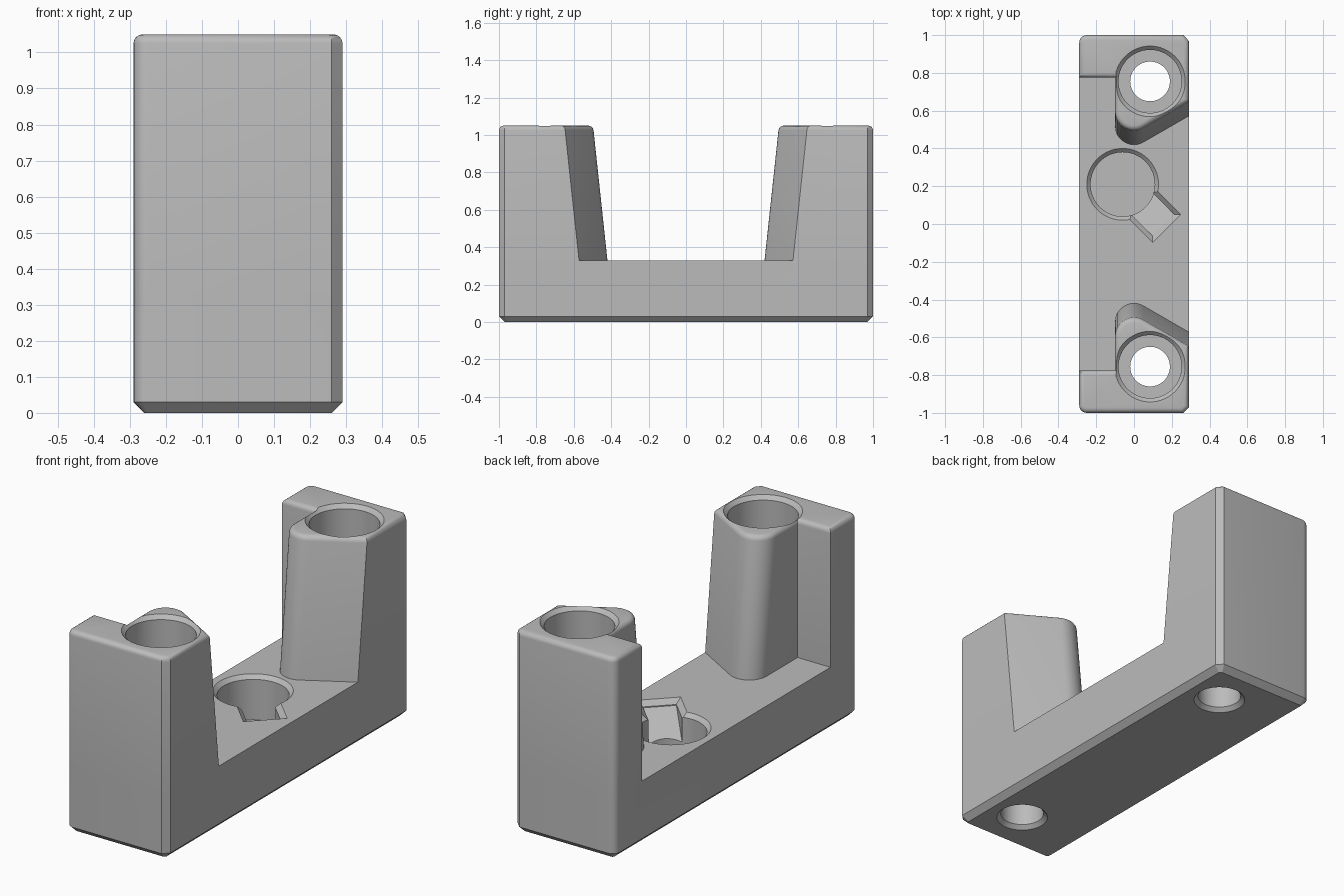
import bpy, bmesh, math
from mathutils import Vector

if "Cube" in bpy.data.objects:
    bpy.data.objects.remove(bpy.data.objects["Cube"])

W, L, H, DECK = 0.29, 1.0, 1.05, 0.33   # half width, half length, height, deck height
CH = 0.03                               # outer chamfer

grey = bpy.data.materials.new("plain grey")
grey.use_nodes = True
grey.diffuse_color = (0.5, 0.5, 0.5, 1)
grey.node_tree.nodes["Principled BSDF"].inputs["Base Color"].default_value = (0.5, 0.5, 0.5, 1)


def loft(name, rings):
    """Closed solid through a list of equal-length point rings."""
    bm = bmesh.new()
    loops = [[bm.verts.new(p) for p in ring] for ring in rings]
    n = len(loops[0])
    bm.faces.new(loops[0])
    bm.faces.new(loops[-1])
    for a, b in zip(loops, loops[1:]):
        for i in range(n):
            j = (i + 1) % n
            bm.faces.new((a[i], a[j], b[j], b[i]))
    bmesh.ops.recalc_face_normals(bm, faces=bm.faces)
    mesh = bpy.data.meshes.new(name)
    bm.to_mesh(mesh)
    bm.free()
    mesh.materials.append(grey)
    ob = bpy.data.objects.new(name, mesh)
    bpy.context.collection.objects.link(ob)
    return ob


def bevel_level(ob, z, width, segments):
    """Bevel every edge lying at height z."""
    bm = bmesh.new()
    bm.from_mesh(ob.data)
    edges = [e for e in bm.edges if all(abs(v.co.z - z) < 1e-4 for v in e.verts)]
    bmesh.ops.bevel(bm, geom=edges, offset=width, segments=segments, profile=0.5,
                    affect='EDGES', clamp_overlap=False)
    bm.to_mesh(ob.data)
    bm.free()


def arc(cx, cy, r, start, end, steps):
    angles = [math.radians(start + (end - start) * i / steps) for i in range(steps + 1)]
    return [(cx + r * math.cos(a), cy + r * math.sin(a)) for a in angles]


def turned(name, x, y, profile, sides=64):
    """Round solid from (radius, height) pairs."""
    return loft(name, [[(x + r * math.cos(i * math.tau / sides),
                         y + r * math.sin(i * math.tau / sides), z)
                        for i in range(sides)] for r, z in profile])


def combine(target, other, operation):
    mod = target.modifiers.new(operation.lower(), 'BOOLEAN')
    mod.operation, mod.object, mod.solver = operation, other, 'EXACT'
    bpy.context.view_layer.objects.active = target
    bpy.ops.object.modifier_apply(modifier=mod.name)
    bpy.data.objects.remove(other)


# Outer end corners: chamfered on +x, rounded on -x
end = [(W, L - CH), (W - CH, L)] + arc(-W + 0.04, L - 0.04, 0.04, 90, 180, 5)

# Base slab with chamfered underside
outline = end + [(x, -y) for x, y in reversed(end)]
body = loft("bracket_body", [[(x, y, z) for x, y in outline] for z in (0, DECK)])
bevel_level(body, 0, CH, 1)

# End towers: L-shaped plan with a rounded, sloping nose
NOSE_R, NOSE_Y, LEAN = 0.1, 0.52, 0.077
nose = arc(0, NOSE_Y, NOSE_R, 180, 300, 12) + [(W, 0.572)]
for side in (1, -1):
    rings = []
    for z in (0.2, H):
        shift = LEAN * (z - DECK) / (H - DECK)
        plan = end + [(-W, 0.775), (-0.1, 0.775)] + [(x, y + shift) for x, y in nose]
        rings.append([(x, side * y, z) for x, y in plan])
    tower = loft("tower", rings)
    bevel_level(tower, H, 0.025, 4)
    combine(body, tower, 'UNION')

# Screw holes with counterbore and chamfered mouths
for side in (1, -1):
    screw = turned("screw_cutter", 0.085, side * 0.755,
                   [(0.145, -0.02), (0.105, 0.02), (0.105, 0.25), (0.167, 0.25),
                    (0.167, H - 0.02), (0.207, H + 0.02)])
    combine(body, screw, 'DIFFERENCE')

# Round pocket in the deck
PX, PY = -0.06, 0.21
pocket = turned("pocket_cutter", PX, PY,
                [(0.17, 0.1), (0.17, DECK - 0.02), (0.21, DECK + 0.02)])
combine(body, pocket, 'DIFFERENCE')

# Ramped finger slot running diagonally out of the pocket
along, across = Vector((1, -1, 0)).normalized(), Vector((1, 1, 0)).normalized()


def slot_point(u, w, z):
    return Vector((PX, PY, z)) + along * u + across * w


ramp = [(0.1, 0.18), (0.15, 0.18), (0.305, 0.3), (0.305, 0.4), (0.1, 0.4)]
slot = loft("slot_cutter", [[slot_point(u, w, z) for u, z in ramp] for w in (-0.08, 0.08)])
combine(body, slot, 'DIFFERENCE')

# Chamfered rim of the slot
rim = loft("rim_cutter", [[slot_point(u, w, z) for u, w in
                           ((0.08, -h), (0.305 + g, -h), (0.305 + g, h), (0.08, h))]
                          for z, g, h in ((DECK - 0.025, 0, 0.08), (DECK + 0.015, 0.04, 0.12))])
combine(body, rim, 'DIFFERENCE')

# Smooth the round walls, keep the hard edges
bpy.ops.object.select_all(action='DESELECT')
body.select_set(True)
bpy.context.view_layer.objects.active = body
bpy.ops.object.shade_smooth_by_angle(angle=math.radians(25))
